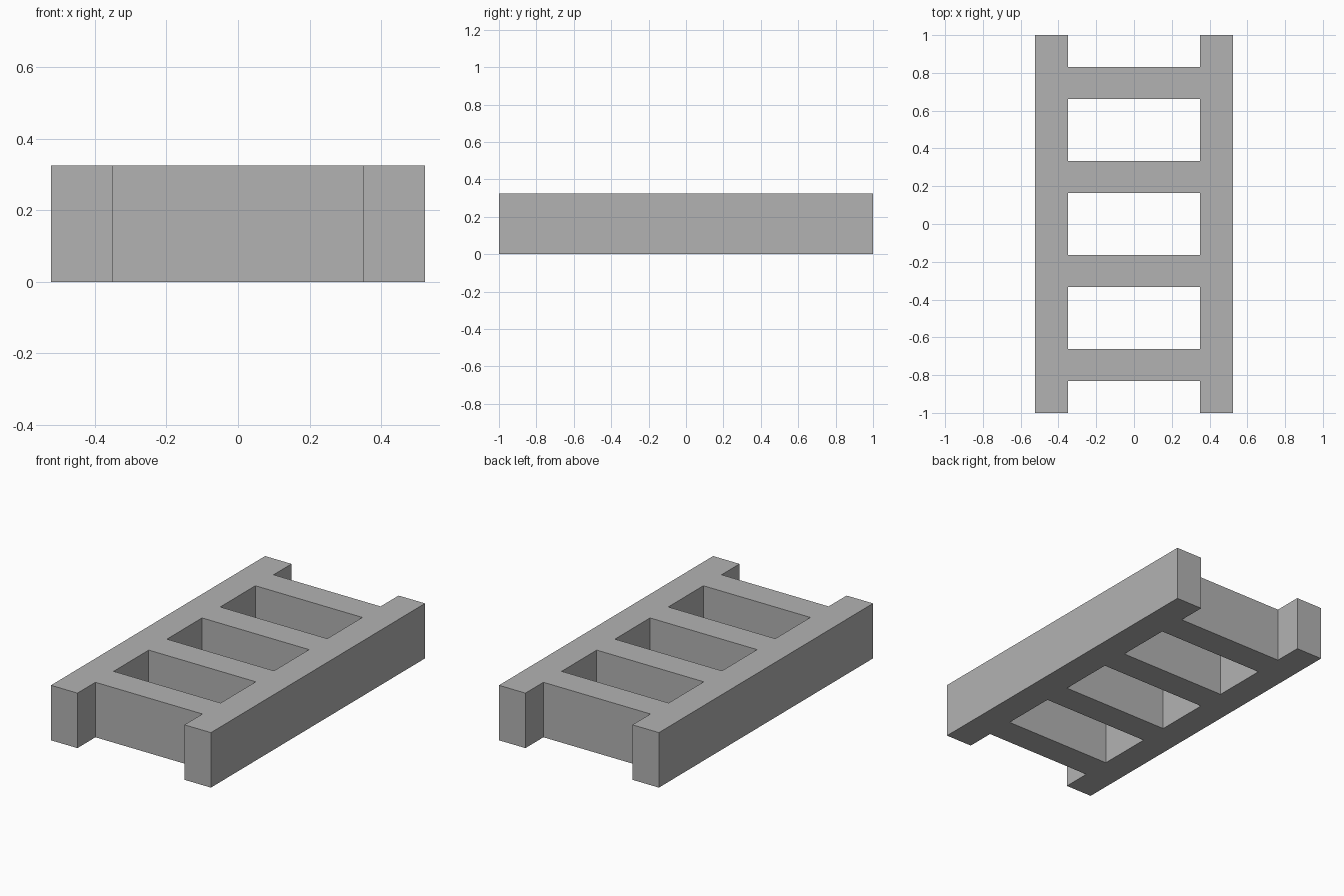
import bpy
import bmesh

if "Cube" in bpy.data.objects:
    bpy.data.objects.remove(bpy.data.objects["Cube"], do_unlink=True)

HEIGHT = 0.325
RAIL_IN, RAIL_OUT = 0.35, 0.523
RUNG_CENTRES = (-0.747, -0.249, 0.249, 0.747)
RUNG_HALF = 0.085

# Plain grey material
grey = bpy.data.materials.new("plain_grey")
grey.use_nodes = True
colour = (0.45, 0.45, 0.45, 1.0)
grey.diffuse_color = colour
grey.node_tree.nodes["Principled BSDF"].inputs["Base Color"].default_value = colour

# Plan lines: rails across x, rungs and gaps along y
xs = (-RAIL_OUT, -RAIL_IN, RAIL_IN, RAIL_OUT)
ys = [-1.0]
for c in RUNG_CENTRES:
    ys += [c - RUNG_HALF, c + RUNG_HALF]
ys.append(1.0)

# Ladder plan: every cell except the gaps between rungs
bm = bmesh.new()
grid = [[bm.verts.new((x, y, 0)) for x in xs] for y in ys]
for j in range(len(ys) - 1):
    for i in range(len(xs) - 1):
        is_rail = i != 1
        is_rung = j % 2 == 1
        if is_rail or is_rung:
            bm.faces.new((grid[j][i], grid[j][i + 1],
                          grid[j + 1][i + 1], grid[j + 1][i]))

# Raise the plan into one seamless solid
raised = bmesh.ops.extrude_face_region(bm, geom=bm.faces[:], use_keep_orig=True)
top = [g for g in raised["geom"] if isinstance(g, bmesh.types.BMVert)]
bmesh.ops.translate(bm, verts=top, vec=(0, 0, HEIGHT))
bmesh.ops.recalc_face_normals(bm, faces=bm.faces[:])

mesh = bpy.data.meshes.new("ladder_frame")
bm.to_mesh(mesh)
bm.free()
mesh.materials.append(grey)
ladder = bpy.data.objects.new("ladder_frame", mesh)
bpy.context.collection.objects.link(ladder)
